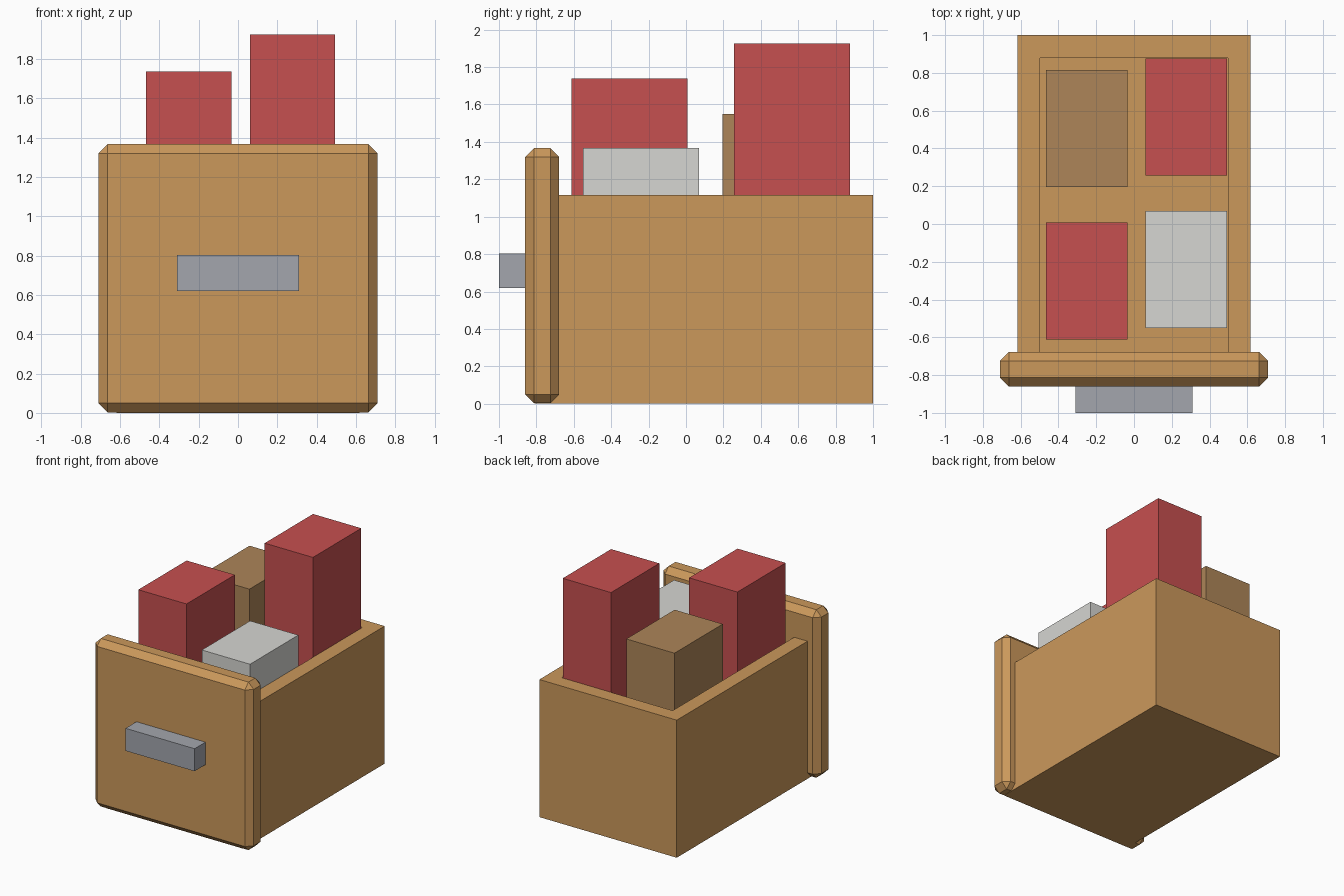
import bpy
import bmesh
from mathutils import Vector

cube = bpy.data.objects.get("Cube")
if cube:
    bpy.data.objects.remove(cube, do_unlink=True)


def material(name, rgb):
    mat = bpy.data.materials.new(name)
    mat.use_nodes = True
    color = (*rgb, 1.0)
    mat.diffuse_color = color
    mat.node_tree.nodes["Principled BSDF"].inputs["Base Color"].default_value = color
    return mat


def box(name, low, high, mat, shape=None):
    """Axis-aligned box between two corners; shape edits the mesh further."""
    low, high = Vector(low), Vector(high)
    bm = bmesh.new()
    bmesh.ops.create_cube(bm, size=1)
    bmesh.ops.scale(bm, vec=high - low, verts=bm.verts)
    bmesh.ops.translate(bm, vec=(low + high) / 2, verts=bm.verts)
    if shape:
        shape(bm)
    mesh = bpy.data.meshes.new(name)
    bm.to_mesh(mesh)
    bm.free()
    mesh.materials.append(mat)
    obj = bpy.data.objects.new(name, mesh)
    bpy.context.collection.objects.link(obj)
    return obj


WALL = 0.12
BEVEL = 0.047


def hollow(bm):
    # Inset the top face and push it down to the tray floor
    bm.normal_update()
    top = max(bm.faces, key=lambda f: f.calc_center_median().z)
    height = top.calc_center_median().z
    bmesh.ops.inset_region(bm, faces=[top], thickness=WALL, use_even_offset=True)
    walls = bmesh.ops.extrude_discrete_faces(bm, faces=[top])["faces"]
    bmesh.ops.translate(bm, vec=(0, 0, WALL - height), verts=walls[0].verts)


def chamfer(bm):
    bmesh.ops.bevel(bm, geom=bm.edges[:], offset=BEVEL, segments=1,
                    affect='EDGES', profile=0.5)


wood = material("wood", (0.597, 0.314, 0.105))
red = material("red", (0.565, 0.08, 0.08))
pale = material("pale_grey", (0.672, 0.672, 0.645))
brown = material("dull_brown", (0.418, 0.235, 0.098))
metal = material("metal_grey", (0.366, 0.381, 0.418))

# Drawer: the tray's front wall sits inside the front panel
box("drawer_tray", (-0.617, -0.81, 0), (0.617, 1, 1.117), wood, hollow)
box("front_panel", (-0.71, -0.86, 0.003), (0.71, -0.678, 1.367), wood, chamfer)
box("handle", (-0.31, -1, 0.62), (0.31, -0.85, 0.803), metal)

# Contents standing on the tray floor: name, left edge, front edge, top, colour
contents = [
    ("short_red_box", -0.467, -0.612, 1.738, red),
    ("tall_red_box", 0.06, 0.257, 1.925, red),
    ("pale_box", 0.06, -0.55, 1.366, pale),
    ("brown_box", -0.467, 0.195, 1.55, brown),
]
for name, x, y, top, mat in contents:
    box(name, (x, y, WALL), (x + 0.433, y + 0.62, top), mat)
